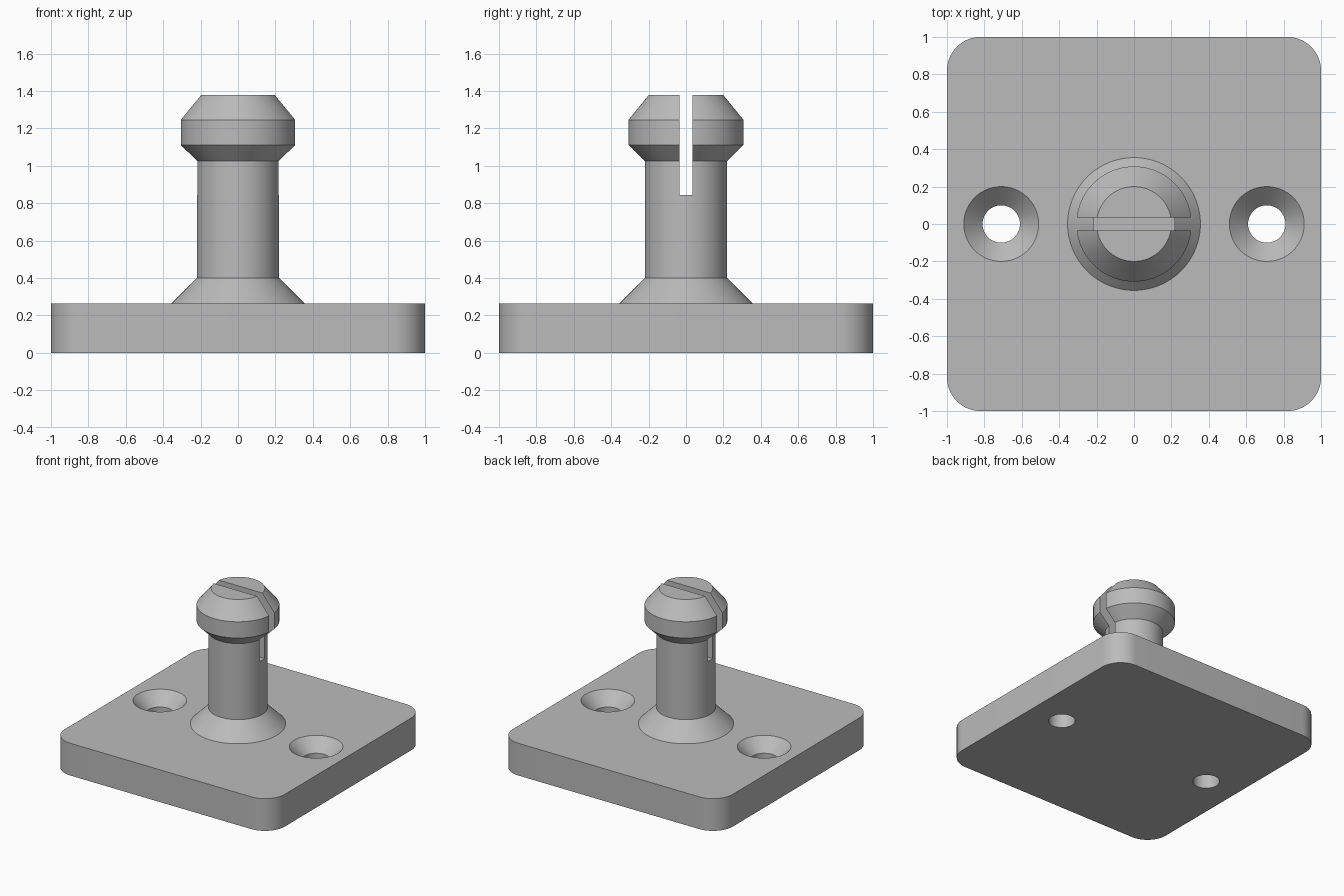
import bpy
import bmesh
import math

if "Cube" in bpy.data.objects:
    bpy.data.objects.remove(bpy.data.objects["Cube"], do_unlink=True)

SEGMENTS = 96
PLATE_TOP = 0.265

grey = bpy.data.materials.new("plain grey")
grey.use_nodes = True
grey.diffuse_color = (0.5, 0.5, 0.5, 1)
grey.node_tree.nodes["Principled BSDF"].inputs["Base Color"].default_value = (0.5, 0.5, 0.5, 1)


def make_object(name, bm):
    bmesh.ops.recalc_face_normals(bm, faces=bm.faces)
    mesh = bpy.data.meshes.new(name)
    bm.to_mesh(mesh)
    bm.free()
    mesh.materials.append(grey)
    obj = bpy.data.objects.new(name, mesh)
    bpy.context.collection.objects.link(obj)
    return obj


def box(name, size, centre):
    bm = bmesh.new()
    bmesh.ops.create_cube(bm, size=1)
    bmesh.ops.scale(bm, vec=size, verts=bm.verts)
    bmesh.ops.translate(bm, vec=centre, verts=bm.verts)
    return make_object(name, bm)


def turned(name, profile, x=0):
    """Closed solid of revolution from (radius, height) pairs, bottom to top."""
    bm = bmesh.new()
    rings = []
    for r, z in profile:
        ring = []
        for i in range(SEGMENTS):
            a = math.tau * i / SEGMENTS
            ring.append(bm.verts.new((x + r * math.cos(a), r * math.sin(a), z)))
        rings.append(ring)
    for low, high in zip(rings, rings[1:]):
        for i in range(SEGMENTS):
            j = (i + 1) % SEGMENTS
            bm.faces.new((low[i], low[j], high[j], high[i]))
    bm.faces.new(rings[0][::-1])
    bm.faces.new(rings[-1])
    return make_object(name, bm)


def boolean(obj, tool, operation):
    mod = obj.modifiers.new(tool.name, "BOOLEAN")
    mod.operation = operation
    mod.solver = "EXACT"
    mod.object = tool
    bpy.context.view_layer.objects.active = obj
    bpy.ops.object.modifier_apply(modifier=mod.name)
    bpy.data.objects.remove(tool, do_unlink=True)


# Base plate with rounded vertical corners
plate = box("mounting_plate", (2, 2, PLATE_TOP), (0, 0, PLATE_TOP / 2))
bm = bmesh.new()
bm.from_mesh(plate.data)
corners = [e for e in bm.edges if abs(e.verts[0].co.z - e.verts[1].co.z) > 0.1]
bmesh.ops.bevel(bm, geom=corners, offset=0.18, segments=16, profile=0.5, affect="EDGES")
bm.to_mesh(plate.data)
bm.free()

# Countersunk screw holes
for side, x in (("left", 0.71), ("right", -0.71)):
    hole = turned(side + "_screw_hole", [(0.1, -0.1), (0.1, PLATE_TOP - 0.1),
                                         (0.2, PLATE_TOP), (0.2, PLATE_TOP + 0.1)], x)
    boolean(plate, hole, "DIFFERENCE")

# Post with flared foot and chamfered head, sunk slightly into the plate
post = turned("snap_post", [(0.355, PLATE_TOP - 0.05), (0.355, PLATE_TOP), (0.22, 0.4),
                            (0.22, 1.025), (0.308, 1.112), (0.308, 1.245), (0.2, 1.378)])

# Slot splitting the head and upper shaft
boolean(post, box("head_slot", (1, 0.068, 1), (0, 0, 1.345)), "DIFFERENCE")
boolean(plate, post, "UNION")
plate.name = "slotted_post_mount"

# Smooth curved walls, keep the hard edges
bpy.ops.object.select_all(action="DESELECT")
plate.select_set(True)
bpy.context.view_layer.objects.active = plate
bpy.ops.object.shade_smooth_by_angle(angle=math.radians(25))
